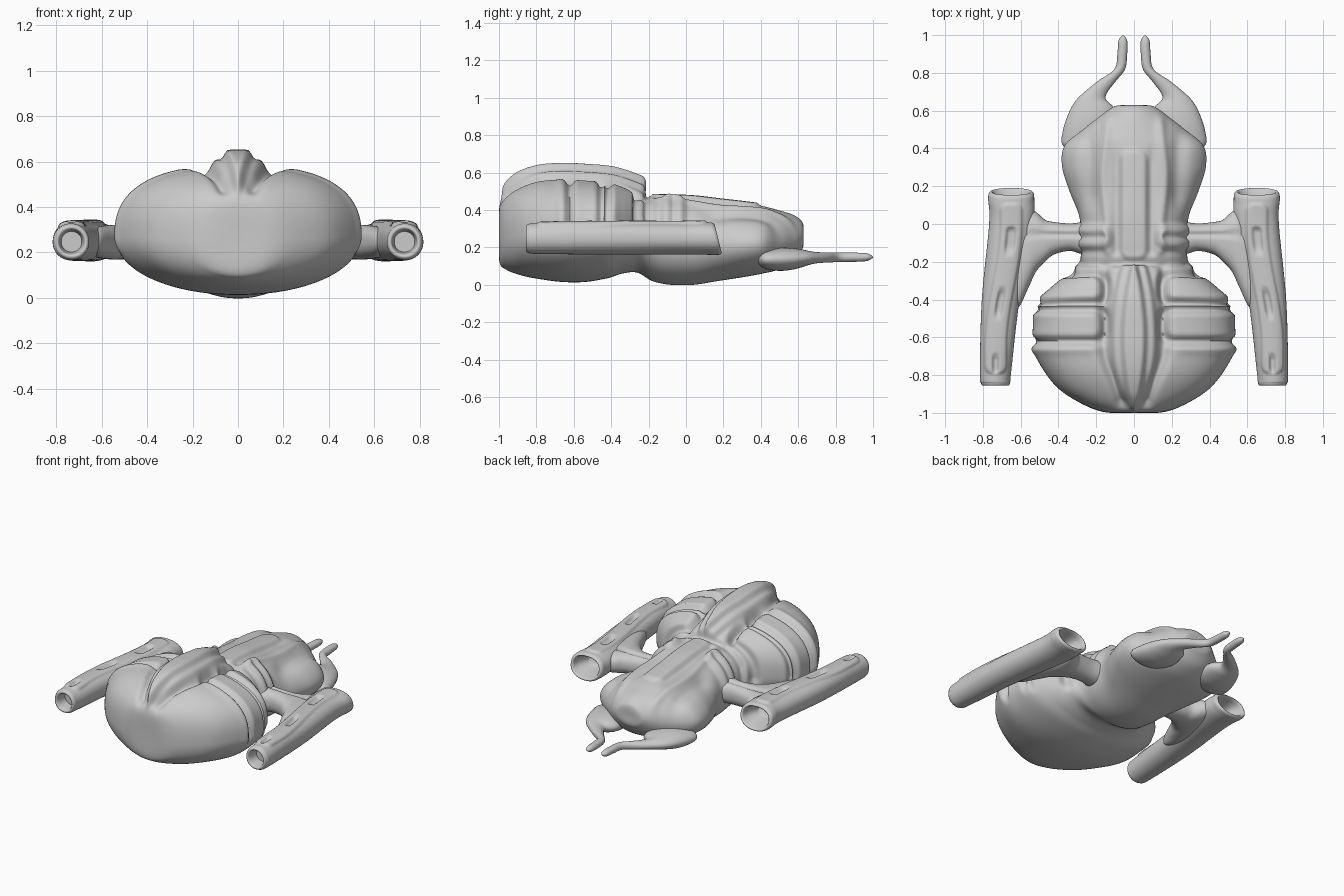
import bpy, bmesh, math

if "Cube" in bpy.data.objects:
    bpy.data.objects.remove(bpy.data.objects["Cube"])

hull = bpy.data.materials.new("hull_grey")
hull.use_nodes = True
hull.diffuse_color = (0.6, 0.6, 0.6, 1)
hull.node_tree.nodes["Principled BSDF"].inputs["Base Color"].default_value = hull.diffuse_color


def smooth(low, high, value):
    t = max(0.0, min(1.0, (value - low) / (high - low)))
    return t * t * (3 - 2 * t)


def bump(distance, width):
    return math.exp(-(distance / width) ** 2)


def pad(px, py, half_x, half_y, radius, soft=0.012):
    """Soft-edged rounded rectangle: one inside, zero outside."""
    qx, qy = abs(px) - half_x + radius, abs(py) - half_y + radius
    gap = math.hypot(max(qx, 0), max(qy, 0)) + min(max(qx, qy), 0) - radius
    return 1 - smooth(-soft, soft, gap)


def spline(rows, steps):
    """Catmull-Rom interpolation through the section rows."""
    last = len(rows) - 1
    for i in range(last):
        a, b, c, d = (rows[max(0, min(last, i + k))] for k in (-1, 0, 1, 2))
        for s in range(steps):
            t = s / steps
            yield [q + t / 2 * (r - p + t * (2 * p - 5 * q + 4 * r - e + t * (3 * (q - r) + e - p)))
                   for p, q, r, e in zip(a, b, c, d)]
    yield rows[last]


def loft(name, rows, steps, segments, power, low_power, share=0.5, detail=None, along_x=False, side=1):
    """Skin sections given as station, centre, half width, bottom, top."""
    bm = bmesh.new()
    rings = []
    for station, centre, width, bottom, top in spline(rows, steps):
        ring = []
        middle = bottom + share * (top - bottom)
        for j in range(segments):
            angle = math.tau * j / segments
            c, s = math.cos(angle), math.sin(angle)
            n = power(station) if s > 0 else low_power
            r = (abs(c) ** n + abs(s) ** n) ** (-1 / n)
            height = top - middle if s > 0 else middle - bottom
            across, z = centre + width * r * c, middle + height * r * s
            ring.append(bm.verts.new((station, across, z) if along_x else (across, station, z)))
        rings.append(ring)
    for one, two in zip(rings, rings[1:]):
        for j in range(segments):
            k = (j + 1) % segments
            bm.faces.new((one[j], one[k], two[k], two[j]))
    bm.faces.new(rings[0])
    bm.faces.new(rings[-1][::-1])
    bmesh.ops.recalc_face_normals(bm, faces=bm.faces)
    bm.normal_update()
    if detail:
        moved = [detail(v.co.copy(), v.normal.copy()) for v in bm.verts]
        for v, co in zip(bm.verts, moved):
            v.co = co
    if side < 0:
        for v in bm.verts:
            v.co.x *= -1
        bmesh.ops.reverse_faces(bm, faces=bm.faces)
    mesh = bpy.data.meshes.new(name)
    bm.to_mesh(mesh)
    bm.free()
    mesh.materials.append(hull)
    obj = bpy.data.objects.new(name, mesh)
    bpy.context.collection.objects.link(obj)
    bpy.ops.object.select_all(action="DESELECT")
    obj.select_set(True)
    bpy.context.view_layer.objects.active = obj
    bpy.ops.object.shade_smooth_by_angle(angle=math.radians(80))


def body_detail(co, normal):
    a, y = abs(co.x), co.y
    lift = 0.0
    # Spine with a stepped lens-shaped crest and flanking valleys
    rear = smooth(-0.19, -0.25, y)
    if rear > 0:
        t = (y + 0.6) / 0.4
        lens = max(0, 1 - t * t)
        fade = smooth(-1, -0.86, y)
        crest = 0.042 * smooth(-0.018, 0.018, 0.06 * lens - a) * smooth(0, 0.3, lens)
        terrace = 0.035 * smooth(-0.02, 0.02, 0.055 + 0.06 * lens - a) * fade
        valley = 0.06 + 0.1 * smooth(-1, -0.65, y)
        lift += rear * (crest + terrace - 0.035 * bump(a - valley, 0.03) * smooth(-1, -0.94, y))
        # Two raised side lobes set in gutters, behind the overlapping shell
        lobes = gutters = 0
        for place, half in ((-0.335, 0.07), (-0.535, 0.076)):
            lobes += pad(a - 0.47, y - place, 0.3, half - 0.008, 0.05, 0.018)
            gutters = max(gutters, pad(a - 0.47, y - place, 0.34, half + 0.03, 0.08, 0.022))
        lift -= 0.034 * gutters * (1 - lobes)
        lift += 0.01 * bump(y + 0.66, 0.03) * smooth(0.18, 0.26, a)
    # Waist groove
    lift -= 0.022 * bump(y + 0.205, 0.018) * smooth(0.32, 0.28, a)
    # Forward panel, its border ridges and the shoulder ribs
    fore = smooth(-0.18, -0.14, y) * smooth(0.62, 0.5, y)
    lift += 0.014 * pad(a, y - 0.1, 0.065, 0.29, 0.05, 0.016)
    lift -= 0.012 * fore * bump(a - 0.095, 0.02) * smooth(0.45, 0.3, y)
    lift += 0.014 * fore * bump(a - 0.135 - 0.03 * bump(y - 0.25, 0.2), 0.025)
    lift -= 0.022 * bump(a - 0.24, 0.045) * smooth(0.04, 0.16, y) * smooth(0.55, 0.4, y)
    lift += 0.025 * pad(a - 0.34, y + 0.07, 0.22, 0.06, 0.05, 0.02)
    lift -= 0.014 * pad(a - 0.36, y + 0.07, 0.22, 0.014, 0.014)
    return co + normal * lift * smooth(0.17, 0.27, co.z)


# Body sections: station, half width, bottom, top
body_rows = [
    (-1, 0.02, 0.25, 0.29), (-0.997, 0.15, 0.12, 0.42), (-0.96, 0.26, 0.08, 0.48),
    (-0.88, 0.39, 0.05, 0.53), (-0.78, 0.475, 0.03, 0.565), (-0.66, 0.535, 0.015, 0.575),
    (-0.54, 0.535, 0.015, 0.57), (-0.42, 0.525, 0.035, 0.56), (-0.34, 0.445, 0.06, 0.54),
    (-0.26, 0.35, 0.065, 0.51), (-0.18, 0.285, 0.02, 0.475), (-0.08, 0.28, 0, 0.47),
    (0.04, 0.29, 0, 0.465), (0.17, 0.34, 0.02, 0.45), (0.3, 0.38, 0.04, 0.435),
    (0.41, 0.37, 0.06, 0.42), (0.49, 0.285, 0.08, 0.4), (0.57, 0.18, 0.12, 0.375),
    (0.615, 0.118, 0.18, 0.345), (0.628, 0.08, 0.21, 0.315), (0.628, 0.01, 0.255, 0.265),
]
loft("body", [(y, 0, *rest) for y, *rest in body_rows], 9, 300,
     lambda y: 2.55 - 0.75 * smooth(-0.15, 0.2, y), 2.05, 0.45, body_detail)


def engine_centre(y):
    return 0.65 + 0.083 * smooth(0, -0.65, y)


def engine_detail(co, normal):
    # Raised top strip with slots, and a raked rear mouth
    across = co.x - engine_centre(co.y)
    top = smooth(0.6, 0.85, normal.z) * smooth(0.29, 0.31, co.z)
    lift = 0.011 * pad(across, co.y + 0.33, 0.055, 0.46, 0.04, 0.01)
    for place, half_x, half_y in ((-0.08, 0.022, 0.065), (-0.42, 0.017, 0.065), (-0.74, 0.014, 0.045)):
        lift -= 0.02 * pad(across, co.y - place, half_x, half_y, 0.014, 0.008)
    co += normal * lift * top
    co.y -= 0.25 * (co.z - 0.25) * smooth(-0.1, 0.12, co.y)
    return co


def arm_detail(co, normal):
    groove = pad(co.x - 0.4, co.y + 0.055, 0.18, 0.012, 0.012)
    return co - normal * 0.012 * groove * smooth(0.4, 0.8, normal.z)


# Engine tube from the front bore to the rear mouth: station, half width, half height
engine_rows = [
    (-0.78, 0.045, 0.045), (-0.835, 0.052, 0.052), (-0.855, 0.06, 0.06), (-0.845, 0.076, 0.076),
    (-0.78, 0.083, 0.082), (-0.4, 0.1, 0.085), (0, 0.117, 0.085), (0.13, 0.122, 0.087),
    (0.163, 0.117, 0.083), (0.168, 0.1, 0.068), (0.12, 0.085, 0.055), (0.05, 0.06, 0.04),
]
engine = [(y, engine_centre(y), w, 0.247 - h, 0.247 + h) for y, w, h in engine_rows]

# Arm from body to engine: station, centre, half width, half height
arm_rows = [
    (0.2, -0.075, 0.09, 0.08), (0.27, -0.075, 0.085, 0.08), (0.34, -0.07, 0.073, 0.076),
    (0.42, -0.075, 0.085, 0.074), (0.47, -0.088, 0.11, 0.075), (0.52, -0.095, 0.16, 0.076),
    (0.56, -0.13, 0.21, 0.076), (0.61, -0.22, 0.22, 0.07), (0.65, -0.22, 0.2, 0.06),
]
arm = [(x, y, w, 0.245 - h, 0.245 + h) for x, y, w, h in arm_rows]

# Hooked mandible: station, centre, half width, half height
mandible_rows = [
    (0.38, 0.27, 0.04, 0.025), (0.42, 0.255, 0.125, 0.058), (0.5, 0.235, 0.14, 0.07),
    (0.57, 0.225, 0.128, 0.064), (0.62, 0.22, 0.11, 0.052), (0.66, 0.226, 0.077, 0.04),
    (0.7, 0.2, 0.061, 0.032), (0.76, 0.14, 0.047, 0.028), (0.82, 0.075, 0.028, 0.026),
    (0.9, 0.062, 0.026, 0.025), (0.97, 0.059, 0.023, 0.02), (1, 0.058, 0.003, 0.003),
]
mandible = [(y, x, w, 0.148 - h - 0.1 * h * (1 - y), 0.148 + h * y ** 0.5)
            for y, x, w, h in mandible_rows]

for word, side in (("left", 1), ("right", -1)):
    loft(word + "_engine", engine, 20, 96, lambda y: 2 + 0.4 * smooth(-0.84, -0.6, y), 2.1,
         detail=engine_detail, side=side)
    loft(word + "_arm", arm, 8, 64, lambda x: 2.4, 2.2, detail=arm_detail, along_x=True, side=side)
    loft(word + "_mandible", mandible, 5, 32, lambda y: 2, 2, side=side)
